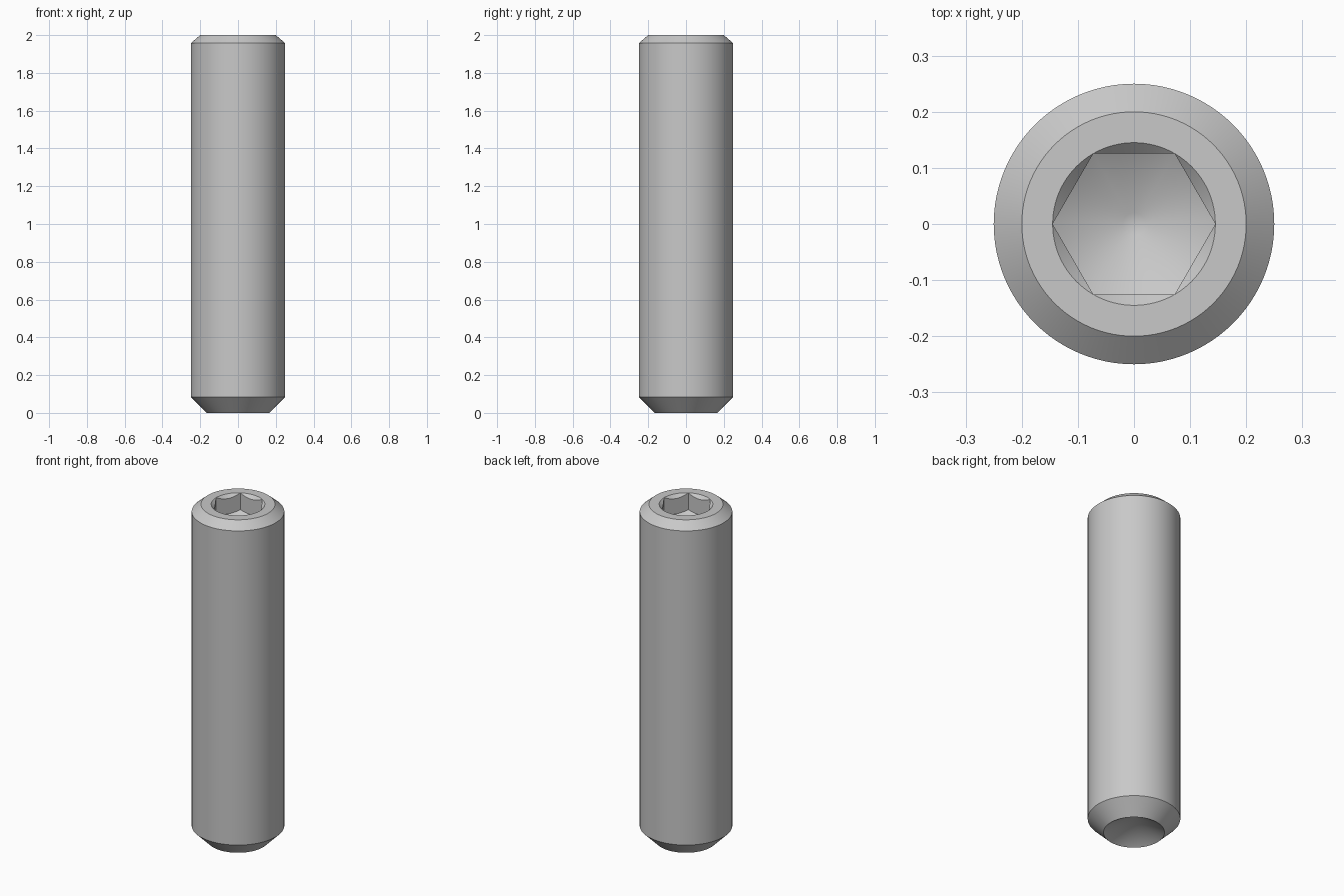
import bpy, bmesh
from math import radians, tan, cos, sin, pi

default = bpy.data.objects.get("Cube")
if default:
    bpy.data.objects.remove(default)

SEGMENTS = 96          # divisible by six so the hex corners are exact
HEX_R = 0.145          # hex socket corner radius
SOCKET_Z = 1.9         # socket wall foot at the corners
DRILL = tan(radians(30))

steel = bpy.data.materials.new("plain grey steel")
steel.use_nodes = True
colour = (0.58, 0.58, 0.58, 1)
steel.diffuse_color = colour
steel.node_tree.nodes["Principled BSDF"].inputs["Base Color"].default_value = colour


def circle(r, z):
    return lambda a: (r, z)


def hexagon(z, slope):
    """Hex ring whose height drops towards the flats, as cut by a cone."""
    def ring(a):
        off = a % (pi / 3) - pi / 6
        r = HEX_R * cos(pi / 6) / cos(off)
        return r, z - (HEX_R - r) * slope
    return ring


def build(name, rings, bottom_z, top_z):
    bm = bmesh.new()
    loops = []
    for ring in rings:
        loop = []
        for i in range(SEGMENTS):
            a = 2 * pi * i / SEGMENTS
            r, z = ring(a)
            loop.append(bm.verts.new((r * cos(a), r * sin(a), z)))
        loops.append(loop)
    for low, high in zip(loops, loops[1:]):
        for i in range(SEGMENTS):
            j = (i + 1) % SEGMENTS
            bm.faces.new((low[i], low[j], high[j], high[i]))
    # close both ends with fans
    for loop, z in ((loops[0], bottom_z), (loops[-1], top_z)):
        tip = bm.verts.new((0, 0, z))
        for i in range(SEGMENTS):
            bm.faces.new((loop[i], loop[(i + 1) % SEGMENTS], tip))
    bmesh.ops.remove_doubles(bm, verts=bm.verts, dist=1e-5)
    bmesh.ops.recalc_face_normals(bm, faces=bm.faces)
    mesh = bpy.data.meshes.new(name)
    bm.to_mesh(mesh)
    bm.free()
    mesh.materials.append(steel)
    obj = bpy.data.objects.new(name, mesh)
    bpy.context.collection.objects.link(obj)
    bpy.ops.object.select_all(action="DESELECT")
    obj.select_set(True)
    bpy.context.view_layer.objects.active = obj
    bpy.ops.object.shade_smooth_by_angle(angle=radians(35))
    return obj


tip_r = 0.02
floor_z = SOCKET_Z - (HEX_R - tip_r) * DRILL
build("set_screw", [
    circle(0.165, 0),            # cup point rim
    circle(0.25, 0.085),         # lower chamfer
    circle(0.25, 1.957),         # shank
    circle(0.2, 2),              # upper chamfer
    circle(HEX_R, 2),            # top face
    hexagon(2, 1),               # socket countersink
    hexagon(SOCKET_Z, DRILL),    # socket walls
    circle(tip_r, floor_z),      # drilled floor
], bottom_z=0.165 * DRILL, top_z=floor_z)
